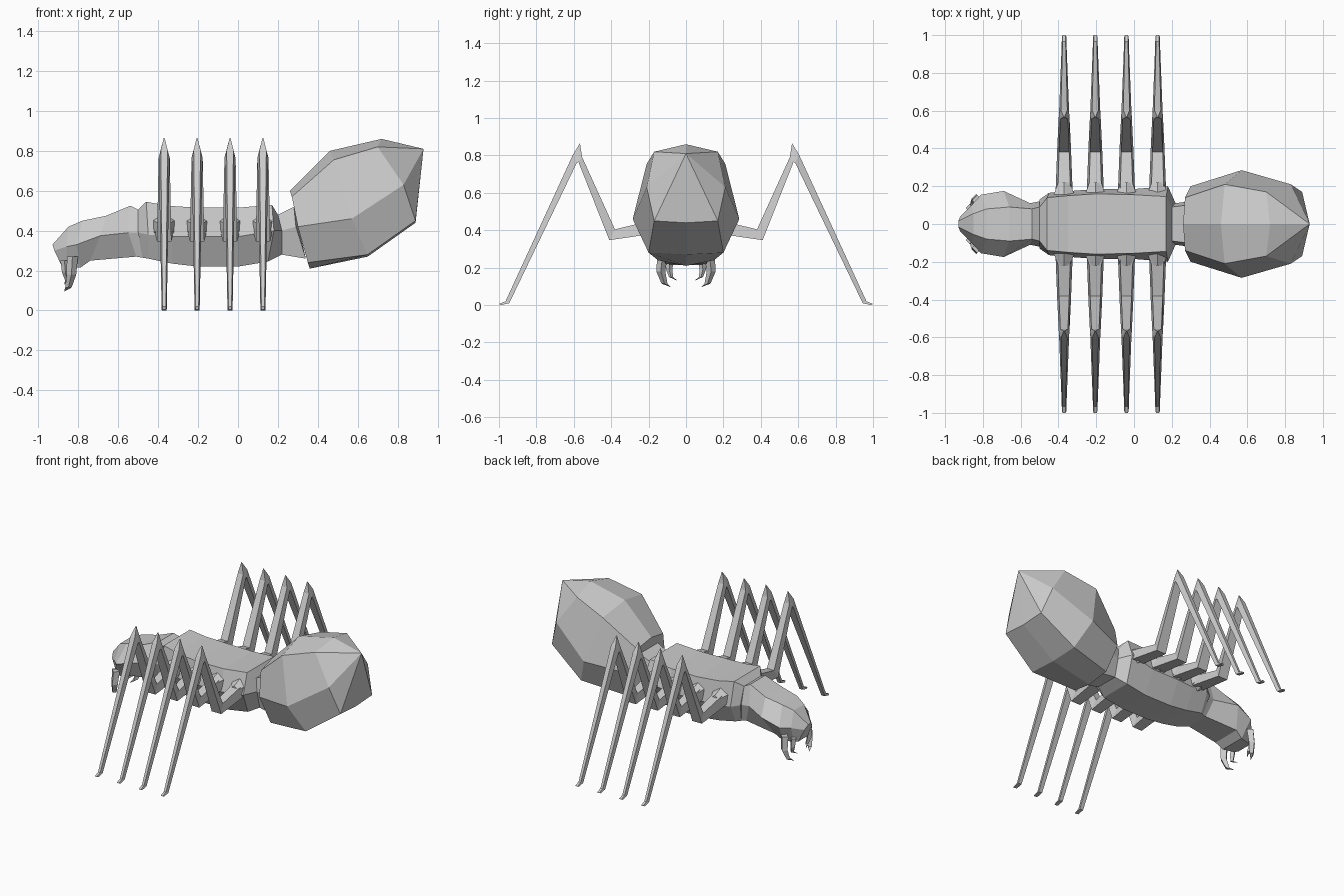
import bpy
import bmesh
from math import pi
from mathutils import Matrix, Vector

cube = bpy.data.objects.get("Cube")
if cube:
    bpy.data.objects.remove(cube, do_unlink=True)

grey = bpy.data.materials.new("shell_grey")
grey.use_nodes = True
SHELL = (0.6, 0.6, 0.6, 1.0)
grey.diffuse_color = SHELL
grey.node_tree.nodes["Principled BSDF"].inputs["Base Color"].default_value = SHELL


def finish(bm, name):
    """Turn a bmesh into a flat shaded object."""
    bmesh.ops.recalc_face_normals(bm, faces=bm.faces)
    mesh = bpy.data.meshes.new(name)
    bm.to_mesh(mesh)
    bm.free()
    mesh.materials.append(grey)
    obj = bpy.data.objects.new(name, mesh)
    bpy.context.collection.objects.link(obj)
    return obj


def loft(name, rings, tip=None):
    """Skin closed rings of points, ending in a cap or in one tip point."""
    bm = bmesh.new()
    loops = [[bm.verts.new(point) for point in ring] for ring in rings]
    count = len(loops[0])
    for a, b in zip(loops, loops[1:]):
        for i in range(count):
            j = (i + 1) % count
            bm.faces.new((a[i], a[j], b[j], b[i]))
    bm.faces.new(loops[0])
    if tip:
        apex = bm.verts.new(tip)
        last = loops[-1]
        for i in range(count):
            bm.faces.new((last[i], last[(i + 1) % count], apex))
    else:
        bm.faces.new(loops[-1])
    return finish(bm, name)


def mirrored_ring(half):
    """Complete a half section, given from top to bottom, across the middle."""
    other = [(x, -y, z) for x, y, z in reversed(half) if y > 0]
    return list(half) + other


def body_part(name, sections, tip=None):
    return loft(name, [mirrored_ring(half) for half in sections], tip)


# Head: top edge, cheek and underside of each section
body_part("head", [
    [(-.93, .015, .33), (-.92, .04, .3), (-.88, .05, .215)],
    [(-.85, .055, .42), (-.86, .1, .32), (-.86, .07, .215)],
    [(-.78, .08, .45), (-.81, .155, .33), (-.79, .09, .215)],
    [(-.66, .09, .475), (-.69, .175, .375), (-.74, .1, .25)],
    [(-.54, .08, .525), (-.55, .11, .39), (-.51, .08, .27)],
    [(-.5, .09, .505), (-.5, .12, .39), (-.48, .09, .265)],
])

# Thorax and waist
body_part("thorax", [
    [(-.5, .09, .505), (-.5, .13, .39), (-.48, .09, .265)],
    [(-.46, .14, .545), (-.45, .165, .38), (-.45, .11, .26)],
    [(-.35, .15, .525), (-.33, .175, .37), (-.33, .11, .235)],
    [(-.2, .16, .515), (-.2, .185, .37), (-.2, .11, .22)],
    [(0, .155, .515), (0, .185, .37), (0, .11, .22)],
    [(.17, .145, .53), (.18, .2, .4), (.15, .11, .245)],
    [(.2, .09, .48), (.22, .11, .4), (.22, .08, .28)],
    [(.28, .1, .52), (.29, .12, .42), (.34, .09, .26)],
])

# Raised abdomen, eight sided with a pointed rear
body_part("abdomen", [
    [(.26, 0, .6), (.27, .14, .57), (.3, .2, .42), (.35, .15, .24), (.36, 0, .21)],
    [(.46, 0, .8), (.48, .21, .755), (.57, .285, .46), (.65, .2, .28), (.65, 0, .27)],
    [(.72, 0, .86), (.7, .17, .82), (.83, .21, .63), (.89, .17, .45), (.89, 0, .44)],
], tip=(.93, 0, .81))

# Leg outline: upper point, lower point, upper and lower half width
LEG = [
    ((.15, .46), (.15, .385), .034, .046),
    ((.38, .405), (.41, .347), .027, .036),
    ((.555, .79), (.575, .765), .02, .028),
    ((.567, .865), (.58, .763), .002, .028),
    ((.604, .805), (.584, .76), .017, .027),
    ((.965, .02), (.945, .01), .008, .013),
    ((1, .006), (.99, 0), .008, .012),
]


def leg(name, x, side):
    rings = []
    for upper, lower, wide_up, wide_low in LEG:
        ring = []
        for (y, z), w in ((upper, wide_up), (lower, -wide_low)):
            ring += [(x - w, side * y, z), (x + w, side * y, z)]
        rings.append(ring)
    loft(name, rings)


def hip(name, x, side):
    """Six sided socket at the root of a leg."""
    bm = bmesh.new()
    place = Matrix.Translation((x, side * .18, .42)) @ Matrix.Rotation(-side * pi / 2, 4, "X")
    bmesh.ops.create_cone(bm, cap_ends=True, segments=6, radius1=.07,
                          radius2=.036, depth=.08, matrix=place)
    finish(bm, name)


def fang(name, path, side):
    """Tapered four sided hook along a path of centre points and radii."""
    rings = []
    for x, y, z, r in path:
        ring = [(x - r, y, z), (x, y + r, z), (x + r, y, z), (x, y - r, z)]
        rings.append([(px, side * py, pz) for px, py, pz in ring])
    tip = Vector(rings[-1][0]) + Vector((-.006, -side * .035, -.02))
    loft(name, rings, tip=tip)


OUTER_FANG = [(-.83, .125, .27, .028), (-.835, .135, .18, .024), (-.85, .115, .115, .016)]
INNER_FANG = [(-.87, .085, .25, .02), (-.865, .09, .19, .017), (-.855, .08, .15, .011)]

for side, word in ((1, "back"), (-1, "front")):
    for index in range(4):
        x = -.37 + index * .165
        leg(f"leg_{word}_{index + 1}", x, side)
        hip(f"hip_{word}_{index + 1}", x, side)
    fang(f"outer_fang_{word}", OUTER_FANG, side)
    fang(f"inner_fang_{word}", INNER_FANG, side)
